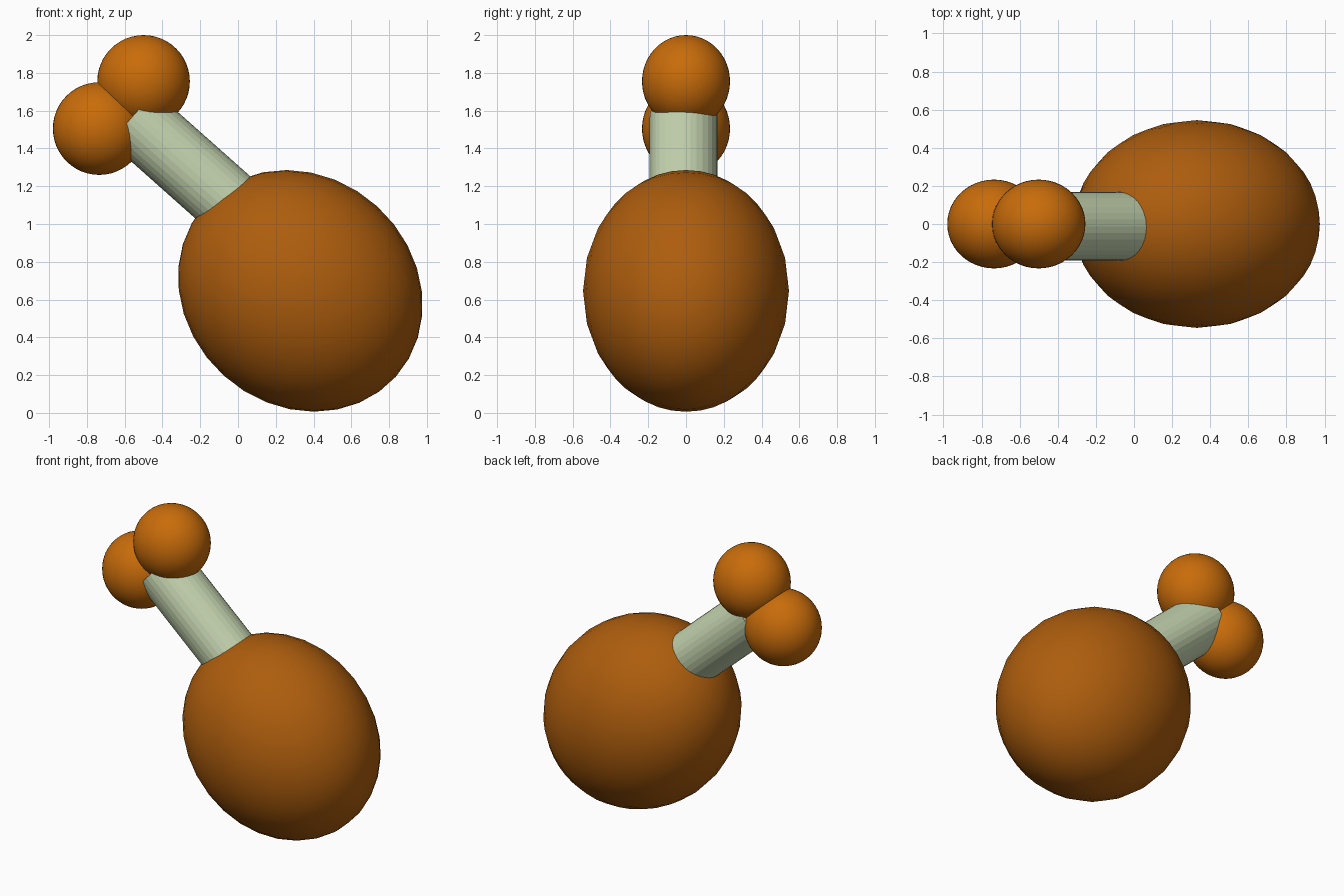
import bpy
from math import radians
from mathutils import Vector

if "Cube" in bpy.data.objects:
    bpy.data.objects.remove(bpy.data.objects["Cube"])


def finish(obj, name, color, smooth=True):
    obj.name = name
    mat = bpy.data.materials.new(name + "_color")
    mat.diffuse_color = (*color, 1)
    mat.use_nodes = True
    mat.node_tree.nodes["Principled BSDF"].inputs["Base Color"].default_value = mat.diffuse_color
    obj.data.materials.append(mat)
    if smooth:
        bpy.ops.object.shade_smooth()


def ball(name, loc, radii, color, tilt=0.0, segments=32, rings=16):
    bpy.ops.mesh.primitive_uv_sphere_add(segments=segments, ring_count=rings, radius=1,
                                         location=loc, rotation=(0, radians(tilt), 0))
    obj = bpy.context.object
    obj.scale = radii
    finish(obj, name, color)


# Meat: a plump ellipsoid leaning towards the bone
ball("meat", (0.33, 0, 0.646), (0.605, 0.545, 0.68), (0.42, 0.11, 0.004), tilt=-48)

# Bone shaft
low, high = Vector((0.14, -0.012, 0.945)), Vector((-0.56, -0.012, 1.567))
axis = high - low
bpy.ops.mesh.primitive_cylinder_add(vertices=32, radius=0.18, depth=axis.length,
                                    location=(low + high) / 2,
                                    rotation=axis.to_track_quat('Z', 'Y').to_euler())
finish(bpy.context.object, "bone", (0.56, 0.66, 0.43), smooth=False)

# Two knuckles at the bone end
for name, x, z in (("upper_knuckle", -0.5, 1.755), ("lower_knuckle", -0.735, 1.505)):
    ball(name, (x, 0, z), (0.245, 0.233, 0.245), (0.58, 0.15, 0.003), segments=48, rings=24)
